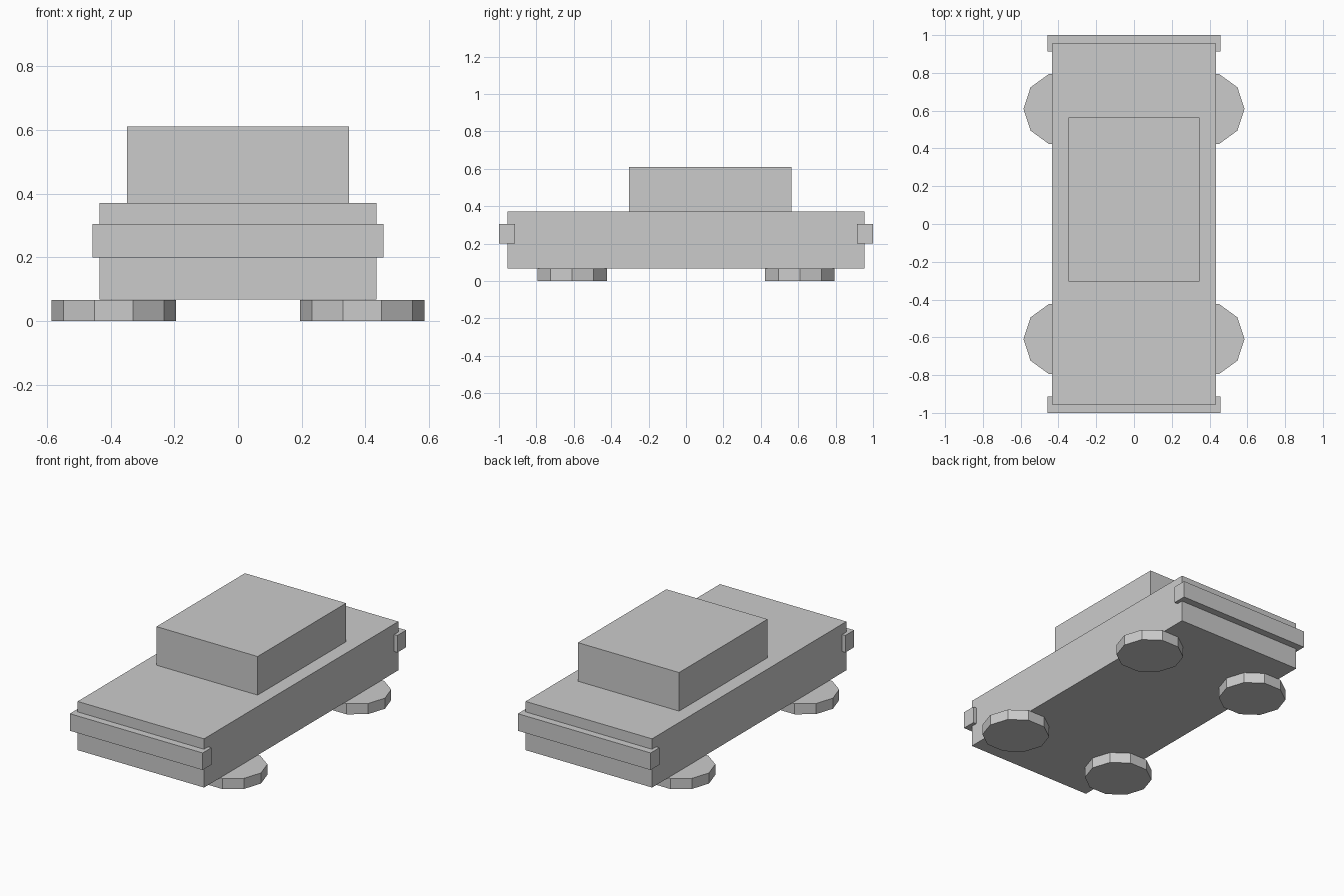
import bpy
import bmesh
from math import cos, sin, tau

if "Cube" in bpy.data.objects:
    bpy.data.objects.remove(bpy.data.objects["Cube"], do_unlink=True)

# One plain grey for the whole car
grey = bpy.data.materials.new("light_grey")
grey.use_nodes = True
COLOUR = (0.6, 0.6, 0.6, 1)
grey.diffuse_color = COLOUR
grey.node_tree.nodes["Principled BSDF"].inputs["Base Color"].default_value = COLOUR


def add_prism(name, outline, bottom, top):
    """Extrude a flat xy outline from bottom to top."""
    bm = bmesh.new()
    base = bm.faces.new([bm.verts.new((x, y, bottom)) for x, y in outline])
    side = bmesh.ops.extrude_face_region(bm, geom=[base], use_keep_orig=True)
    for v in side["geom"]:
        if isinstance(v, bmesh.types.BMVert):
            v.co.z = top
    bmesh.ops.recalc_face_normals(bm, faces=bm.faces)
    mesh = bpy.data.meshes.new(name)
    bm.to_mesh(mesh)
    bm.free()
    mesh.materials.append(grey)
    obj = bpy.data.objects.new(name, mesh)
    bpy.context.collection.objects.link(obj)
    return obj


def add_box(name, half_width, back, front, bottom, top):
    w = half_width
    return add_prism(name, [(-w, front), (w, front), (w, back), (-w, back)], bottom, top)


# Body and cabin
add_box("body", 0.435, 0.955, -0.955, 0.067, 0.37)
add_box("cabin", 0.348, 0.565, -0.304, 0.37, 0.61)

# Bumpers wrap slightly around the body ends
add_box("front_bumper", 0.457, -0.914, -1.0, 0.199, 0.305)
add_box("back_bumper", 0.457, 1.0, 0.914, 0.199, 0.305)

# Wheels: ten-sided discs lying flat under the corners
RADIUS, SIDES = 0.195, 10
for end, sy in (("front", -1), ("back", 1)):
    for side, sx in (("left", 1), ("right", -1)):
        ring = [(sx * 0.39 + RADIUS * cos(tau * i / SIDES),
                 sy * 0.609 + RADIUS * sin(tau * i / SIDES)) for i in range(SIDES)]
        add_prism(f"{end}_{side}_wheel", ring, 0, 0.066)
